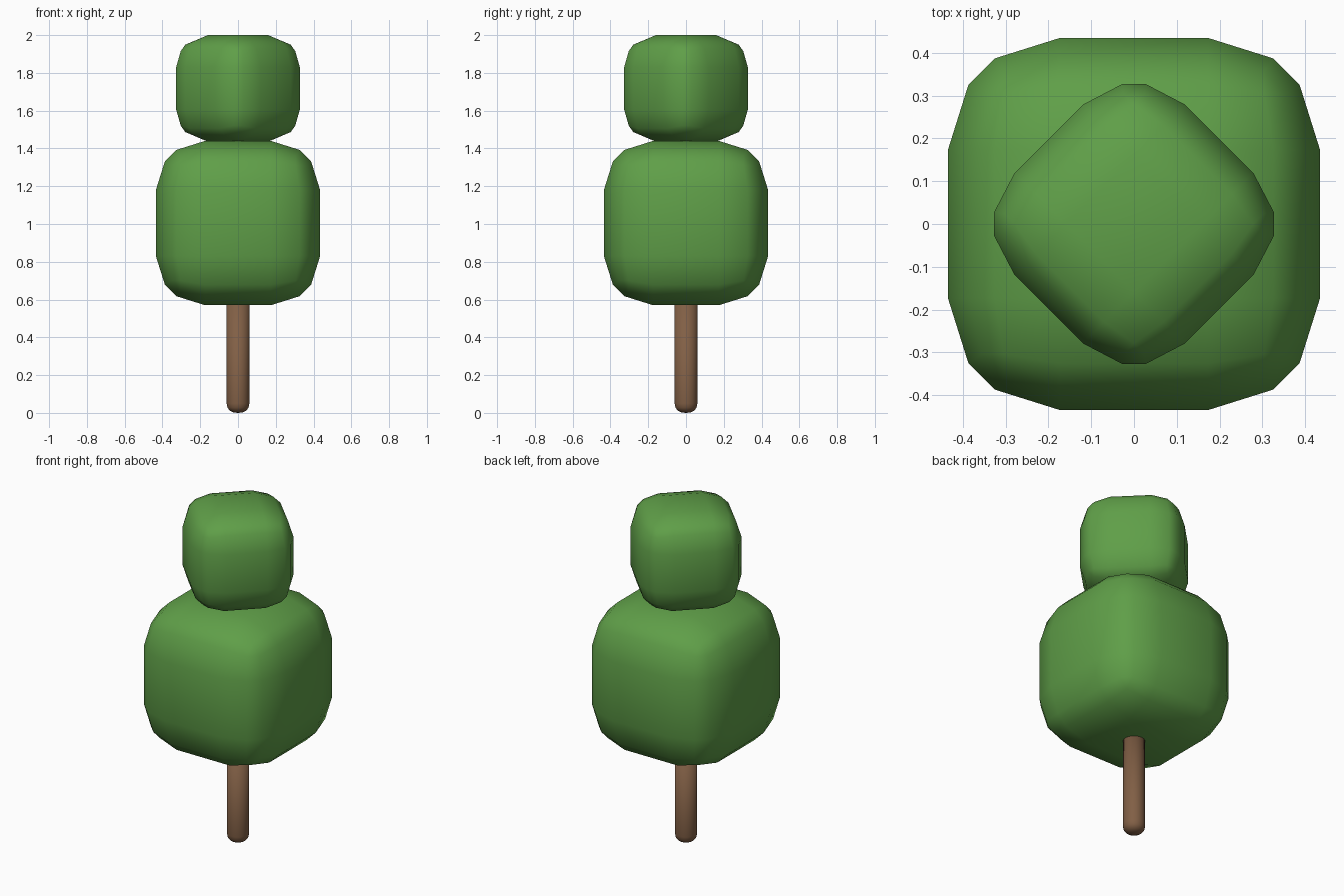
import bpy, bmesh, math

default = bpy.data.objects.get("Cube")
if default:
    bpy.data.objects.remove(default, do_unlink=True)


def make_material(name, rgb):
    mat = bpy.data.materials.new(name)
    mat.use_nodes = True
    colour = (*rgb, 1.0)
    mat.diffuse_color = colour
    mat.node_tree.nodes["Principled BSDF"].inputs["Base Color"].default_value = colour
    return mat


def add_object(name, bm, mat):
    bmesh.ops.recalc_face_normals(bm, faces=bm.faces)
    for face in bm.faces:
        face.smooth = True
    mesh = bpy.data.meshes.new(name)
    bm.to_mesh(mesh)
    bm.free()
    mesh.materials.append(mat)
    obj = bpy.data.objects.new(name, mesh)
    bpy.context.collection.objects.link(obj)
    return obj


FLAT = 0.4  # half width of the flat square on each side of the unit block


def soften(co):
    """Move the points of a rounded unit block to its fuller edge profile."""
    size = [abs(c) for c in co]
    inner = sum(s < FLAT + 0.02 for s in size)
    if inner == 2:
        return co
    low, high = (0.75, 0.89) if inner == 1 else (0.70, 0.82)
    biggest = max(size)
    new = [s if s < FLAT + 0.02 else high if s > biggest - 0.01 else low for s in size]
    return [math.copysign(n, c) for n, c in zip(new, co)]


def foliage_block(name, half, z, turn, mat):
    bm = bmesh.new()
    bmesh.ops.create_cube(bm, size=2)
    bmesh.ops.bevel(bm, geom=bm.edges[:], offset=1 - FLAT, offset_type='OFFSET',
                    segments=3, profile=0.5, affect='EDGES')
    for v in bm.verts:
        v.co = soften(v.co)
    obj = add_object(name, bm, mat)
    obj.scale = (half, half, half)
    obj.location.z = z
    obj.rotation_euler.z = turn
    return obj


green = make_material("leaf green", (0.115, 0.345, 0.065))
brown = make_material("bark brown", (0.22, 0.115, 0.06))

# Foliage: a large block with a smaller one turned on top
foliage_block("lower_foliage", 0.435, 1.005, 0, green)
foliage_block("upper_foliage", 0.282, 1.718, math.radians(45), green)

# Trunk: a round post with a rounded foot
profile = [(0, 0), (0.022, 0.002), (0.043, 0.011), (0.056, 0.028),
           (0.06, 0.05), (0.06, 0.62), (0, 0.62)]
bm = bmesh.new()
points = [bm.verts.new((r, 0, z)) for r, z in profile]
edges = [bm.edges.new(pair) for pair in zip(points, points[1:])]
bmesh.ops.spin(bm, geom=points + edges, cent=(0, 0, 0), axis=(0, 0, 1),
               angle=math.tau, steps=32, use_duplicate=False)
bmesh.ops.remove_doubles(bm, verts=bm.verts, dist=0.0005)
add_object("trunk", bm, brown)
